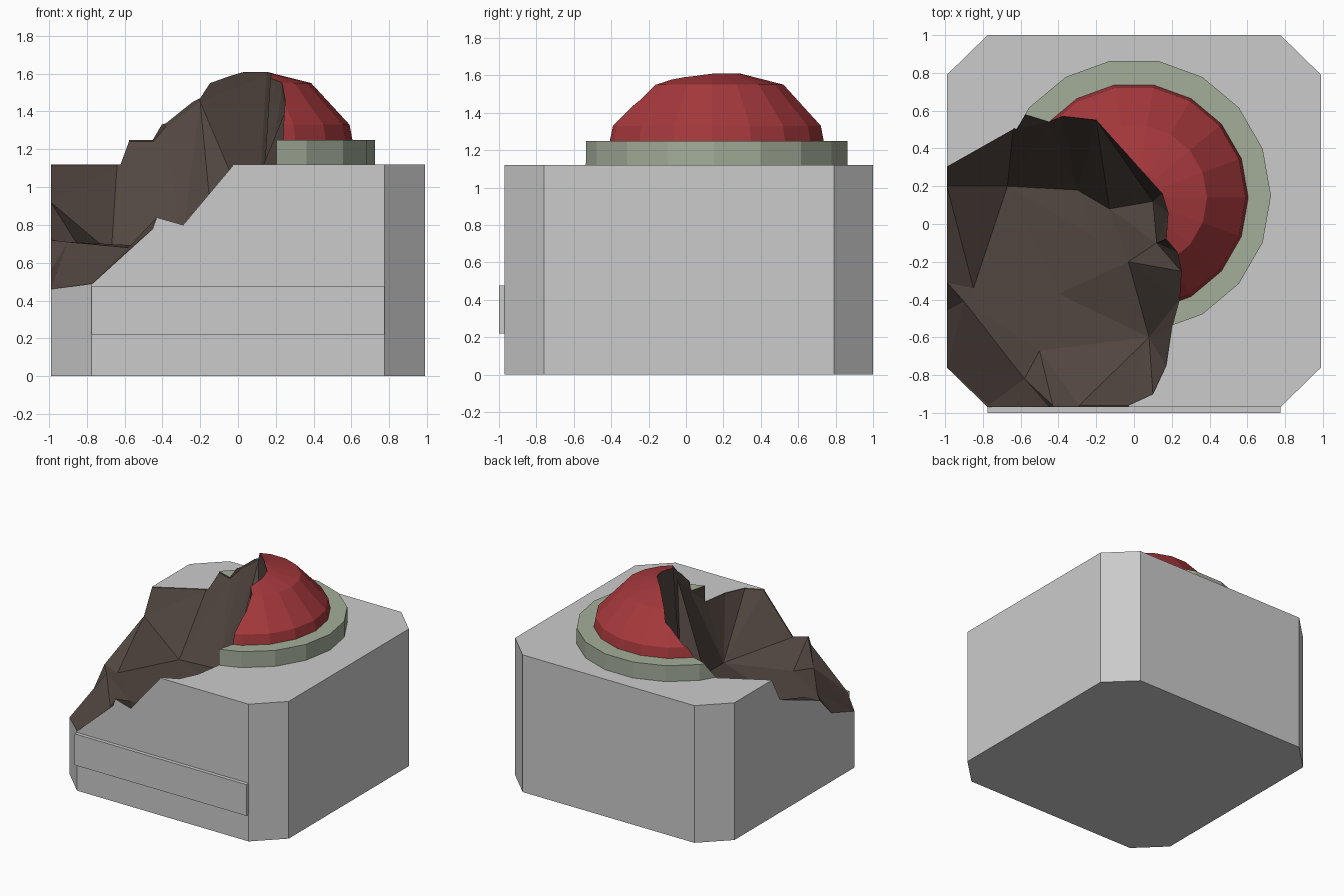
import bpy, bmesh, math
from mathutils import Vector
from mathutils.geometry import delaunay_2d_cdt

if "Cube" in bpy.data.objects:
    bpy.data.objects.remove(bpy.data.objects["Cube"])


def material(name, rgb):
    m = bpy.data.materials.new(name)
    m.diffuse_color = (*rgb, 1)
    m.use_nodes = True
    m.node_tree.nodes["Principled BSDF"].inputs["Base Color"].default_value = m.diffuse_color
    return m


GREY = material("casing_grey", (0.8, 0.8, 0.8))
GREEN = material("collar_green", (0.37, 0.42, 0.32))
RED = material("button_red", (0.38, 0.04, 0.045))
BROWN = material("burnt_brown", (0.085, 0.062, 0.052))


def make(name, bm, mats):
    bmesh.ops.recalc_face_normals(bm, faces=bm.faces)
    me = bpy.data.meshes.new(name)
    bm.to_mesh(me)
    bm.free()
    for m in mats:
        me.materials.append(m)
    ob = bpy.data.objects.new(name, me)
    bpy.context.collection.objects.link(ob)
    return ob


def stack(name, rings, mats):
    """Closed solid skinned through rings of equal point count."""
    bm = bmesh.new()
    vs = [[bm.verts.new(p) for p in r] for r in rings]
    n = len(vs[0])
    for a, b in zip(vs, vs[1:]):
        for i in range(n):
            j = (i + 1) % n
            bm.faces.new((a[i], a[j], b[j], b[i]))
    bm.faces.new(vs[0][::-1])
    bm.faces.new(vs[-1])
    return make(name, bm, mats)


def circle(r, z, n=18, cy=0.15):
    return [(r * math.cos(2 * math.pi * i / n),
             cy + r * math.sin(2 * math.pi * i / n), z) for i in range(n)]


# Casing with chamfered corners
plan = [(-.775, -.97), (.775, -.97), (.99, -.76), (.99, .79),
        (.775, 1), (-.775, 1), (-.99, .79), (-.99, -.76)]
casing = stack("casing", [[(x, y, z) for x, y in plan] for z in (0, 1.12)],
               [GREY, BROWN])

# Front strip
strip = [(-.775, -1), (.775, -1), (.775, -.97), (-.775, -.97)]
stack("front_strip", [[(x, y, z) for x, y in strip] for z in (.22, .475)], [GREY])

# Collar and push button
collar = stack("collar", [circle(.725, 1.12), circle(.725, 1.25)], [GREEN, BROWN])
button = stack("button", [circle(r, z, cy=.14) for r, z in
                          ((.605, 1.25), (.59, 1.33), (.387, 1.55), (.15, 1.61))],
               [RED, BROWN])

# Broken corner: rim of the hole, then the outer limits of the cutter
rim = [(-1.1, .24, 1.11), (-.64, .5, 1.11), (-.58, .58, 1.24), (-.45, .54, 1.24),
       (-.38, .57, 1.32), (-.2, .55, 1.45), (.15, .16, 1.59), (.18, .06, 1.57),
       (.17, -.08, 1.56), (.23, -.15, 1.5), (.25, -.25, 1.4), (.24, -.4, 1.24),
       (.2, -.55, 1.12), (.17, -.75, 1.11), (.1, -.9, 1.11), (-.03, -.96, 1.11),
       (-.03, -1.1, 1.11), (-.29, -1.1, .8), (-.43, -1.1, .84), (-.45, -1.1, .78),
       (-.77, -1.1, .49), (-1.1, -1.1, .44), (-1.1, -.76, .46), (-1.1, -.46, .56),
       (-1.1, -.31, .72), (-1.1, .2, .92)]
# Floor of the hole
floor = [(-.99, .2, .92), (-.67, .2, .65), (-.3, .18, .68), (.1, .12, .75),
         (-.13, .08, .72), (-.2, -.07, .7), (.12, -.1, .78), (-.03, -.2, .72),
         (.08, -.6, .63), (-.85, -.34, .7), (-.4, -.37, .66), (-.99, -.31, .72),
         (-.9, -.41, .71), (-.5, -.67, .69), (-.58, -.82, .68), (-.29, -.96, .8),
         (-.43, -.96, .84), (-.45, -.97, .78), (-.77, -.96, .49), (-.99, -.76, .46),
         (-.99, -.46, .56)]
pts = rim + floor
res = delaunay_2d_cdt([Vector(p[:2]) for p in pts], [],
                      [list(range(len(rim)))], 1, 1e-5)
bm = bmesh.new()
verts = [bm.verts.new((co.x, co.y, pts[src[0]][2] if src else .8))
         for co, src in zip(res[0], res[3])]
for f in res[2]:
    bm.faces.new([verts[i] for i in f])
loose = [v for v in bm.verts if not v.link_faces]
bmesh.ops.delete(bm, geom=loose, context='VERTS')
edges = [e for e in bm.edges if e.is_boundary]
out = bmesh.ops.extrude_edge_only(bm, edges=edges)["geom"]
for v in out:
    if isinstance(v, bmesh.types.BMVert):
        v.co.z = 2
bmesh.ops.holes_fill(bm, edges=[e for e in bm.edges if e.is_boundary], sides=0)
for f in bm.faces:
    f.material_index = 1
cutter = make("break_cutter", bm, [GREY, BROWN])
cutter.hide_render = True

# Cut the break through every part it touches
for ob in (casing, collar, button):
    mod = ob.modifiers.new("break", 'BOOLEAN')
    mod.operation = 'DIFFERENCE'
    mod.solver = 'EXACT'
    mod.object = cutter
    bpy.context.view_layer.objects.active = ob
    bpy.ops.object.modifier_apply(modifier=mod.name)
bpy.data.objects.remove(cutter)

# Drop the hidden undersides of collar and button
for ob, z in ((collar, 1.12), (button, 1.25)):
    bm = bmesh.new()
    bm.from_mesh(ob.data)
    hidden = [f for f in bm.faces if all(abs(v.co.z - z) < 1e-3 for v in f.verts)]
    bmesh.ops.delete(bm, geom=hidden, context='FACES')
    bm.to_mesh(ob.data)
    bm.free()
